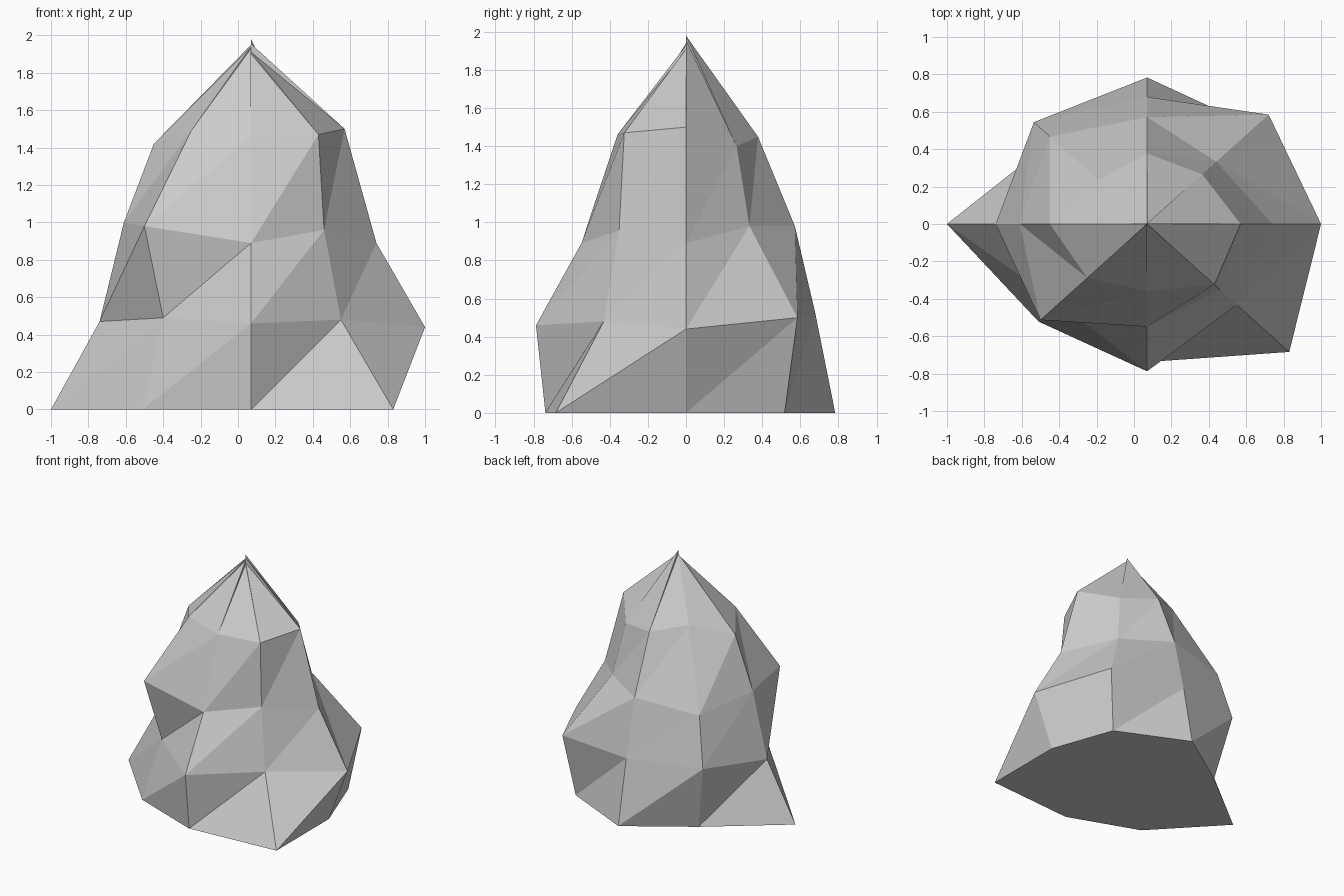
import bpy, bmesh, math

if "Cube" in bpy.data.objects:
    bpy.data.objects.remove(bpy.data.objects["Cube"])

SIDES = 8
CENTRE_X = 0.07
DEPTH = 0.9  # the rock is slightly flattened front to back

# Rings from ground to shoulder, each starting at +x and turning towards +y
RADII = [
    (0.76, 0.575, 0.87, 0.50, 1.07, 0.58, 0.82, 0.76),
    (0.93, 0.65, 0.755, 0.605, 0.81, 0.47, 0.875, 0.48),
    (0.67, 0.37, 0.635, 0.52, 0.68, 0.57, 0.61, 0.39),
    (0.50, 0.295, 0.42, 0.26, 0.52, 0.32, 0.40, 0.36),
    (0.0,) * SIDES,
]
HEIGHTS = [
    (0.0,) * SIDES,
    (0.44, 0.50, 0.52, 0.54, 0.47, 0.49, 0.46, 0.48),
    (0.89, 0.98, 0.98, 0.93, 1.00, 0.98, 0.89, 0.96),
    (1.50, 1.40, 1.45, 1.52, 1.42, 1.49, 1.46, 1.47),
    (1.91, 1.955, 1.98, 1.95, 1.95, 1.94, 1.93, 1.90),
]


def corner_factor(i):
    """Radii are measured along x, so diagonal corners reach out further."""
    return math.sqrt(2) if i % 2 else 1.0


bm = bmesh.new()
rings = []
for radii, heights in zip(RADII, HEIGHTS):
    ring = []
    for i, (r, z) in enumerate(zip(radii, heights)):
        a = math.tau * i / SIDES
        r *= corner_factor(i)
        ring.append(bm.verts.new((CENTRE_X + r * math.cos(a),
                                  DEPTH * r * math.sin(a), z)))
    rings.append(ring)

# Faceted sides: two triangles per panel, cut from lower left to upper right
for low, high in zip(rings, rings[1:]):
    for i in range(SIDES):
        j = (i + 1) % SIDES
        bm.faces.new((low[i], low[j], high[j]))
        bm.faces.new((low[i], high[j], high[i]))

# Flat underside
bm.faces.new(list(reversed(rings[0])))

mesh = bpy.data.meshes.new("rock")
bm.to_mesh(mesh)
bm.free()

stone = bpy.data.materials.new("grey_stone")
stone.diffuse_color = (0.6, 0.6, 0.6, 1.0)
stone.use_nodes = True
stone.node_tree.nodes["Principled BSDF"].inputs["Base Color"].default_value = stone.diffuse_color
mesh.materials.append(stone)

rock = bpy.data.objects.new("rock", mesh)
bpy.context.collection.objects.link(rock)
